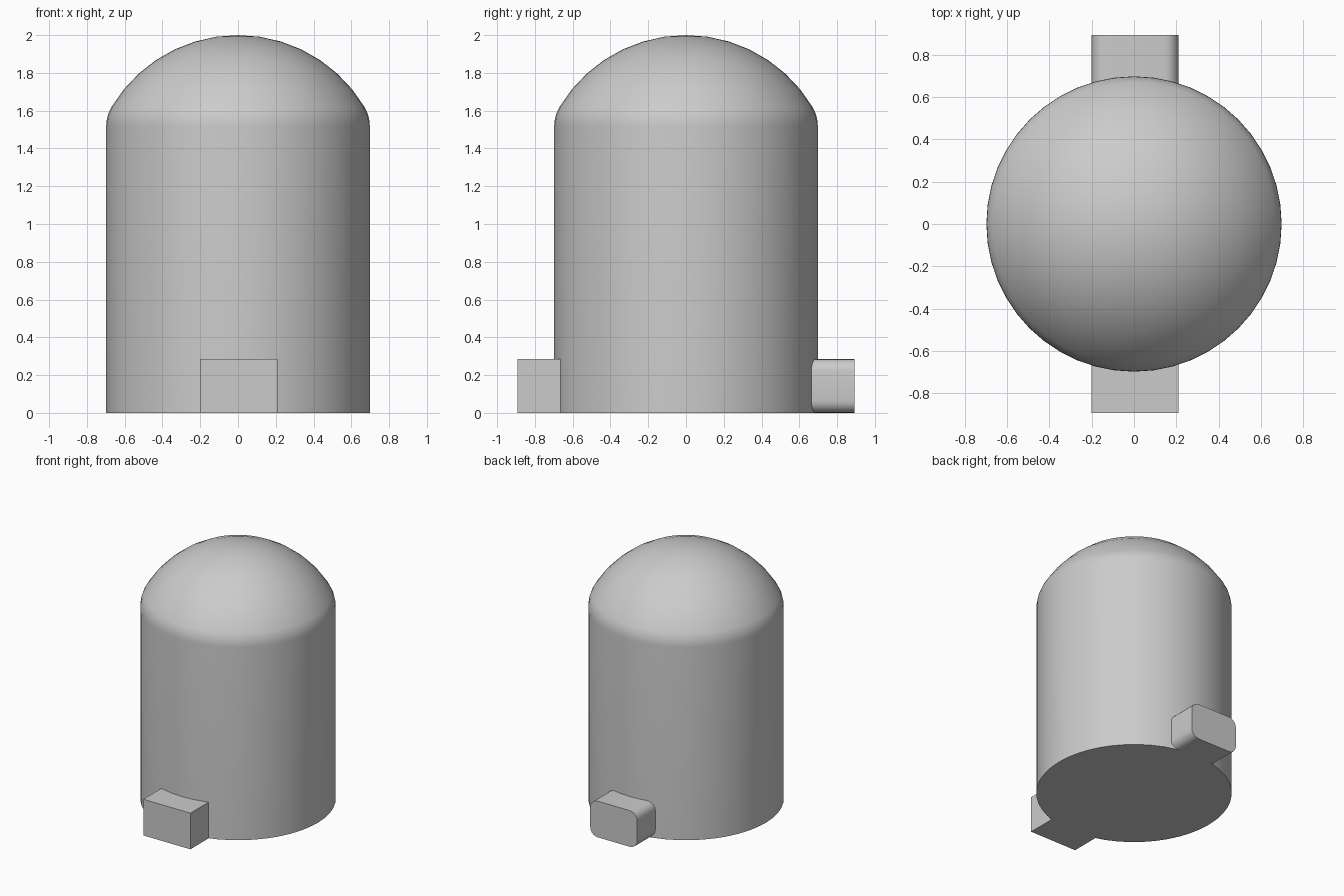
import bpy
import bmesh
from math import acos, sin, cos, pi, radians

default = bpy.data.objects.get("Cube")
if default:
    bpy.data.objects.remove(default, do_unlink=True)

grey = bpy.data.materials.new("plain grey")
grey.use_nodes = True
grey.diffuse_color = (0.6, 0.6, 0.6, 1)
grey.node_tree.nodes["Principled BSDF"].inputs["Base Color"].default_value = (0.6, 0.6, 0.6, 1)

RADIUS, HEIGHT = 0.698, 2.0
CROWN, KNUCKLE = 0.78, 0.2   # dome radius and shoulder fillet radius
SIDES = 48


def finish(bm, name):
    """Turn a bmesh into a smooth-shaded grey object."""
    bmesh.ops.recalc_face_normals(bm, faces=bm.faces[:])
    mesh = bpy.data.meshes.new(name)
    bm.to_mesh(mesh)
    bm.free()
    mesh.materials.append(grey)
    obj = bpy.data.objects.new(name, mesh)
    bpy.context.collection.objects.link(obj)
    bpy.ops.object.select_all(action="DESELECT")
    obj.select_set(True)
    bpy.context.view_layer.objects.active = obj
    bpy.ops.object.shade_smooth_by_angle(angle=radians(30))
    return obj


def make_body():
    """Cylinder with a spherical crown blended in by a shoulder fillet."""
    tangent = acos((RADIUS - KNUCKLE) / (CROWN - KNUCKLE))
    crown_z = HEIGHT - CROWN
    knuckle_z = crown_z + (CROWN - KNUCKLE) * sin(tangent)
    profile = [(RADIUS, 0)]
    for i in range(4):
        a = tangent * i / 4
        profile.append((RADIUS - KNUCKLE + KNUCKLE * cos(a), knuckle_z + KNUCKLE * sin(a)))
    for i in range(7):
        a = tangent + (pi / 2 - tangent) * i / 7
        profile.append((CROWN * cos(a), crown_z + CROWN * sin(a)))

    bm = bmesh.new()
    rings = [[bm.verts.new((r * cos(2 * pi * k / SIDES), r * sin(2 * pi * k / SIDES), z))
              for k in range(SIDES)] for r, z in profile]
    for low, high in zip(rings, rings[1:]):
        for k in range(SIDES):
            n = (k + 1) % SIDES
            bm.faces.new((low[k], low[n], high[n], high[k]))
    apex = bm.verts.new((0, 0, HEIGHT))
    for k in range(SIDES):
        bm.faces.new((rings[-1][k], rings[-1][(k + 1) % SIDES], apex))
    bm.faces.new(rings[0][::-1])
    return finish(bm, "domed_body")


def make_foot(name, side):
    """Block with its four long edges rounded, reaching out along y."""
    inner, outer = 0.66, 0.893
    bm = bmesh.new()
    bmesh.ops.create_cube(bm, size=1)
    for v in bm.verts:
        v.co.x = 0.005 + v.co.x * 0.41
        v.co.y = side * ((inner + outer) / 2 + v.co.y * (outer - inner))
        v.co.z = (v.co.z + 0.5) * 0.285
    long_edges = [e for e in bm.edges if abs(e.verts[0].co.y - e.verts[1].co.y) > 0.1]
    bmesh.ops.bevel(bm, geom=long_edges, offset=0.065, segments=5, profile=0.5, affect="EDGES")
    return finish(bm, name)


make_body()
make_foot("front_foot", -1)
make_foot("back_foot", 1)
